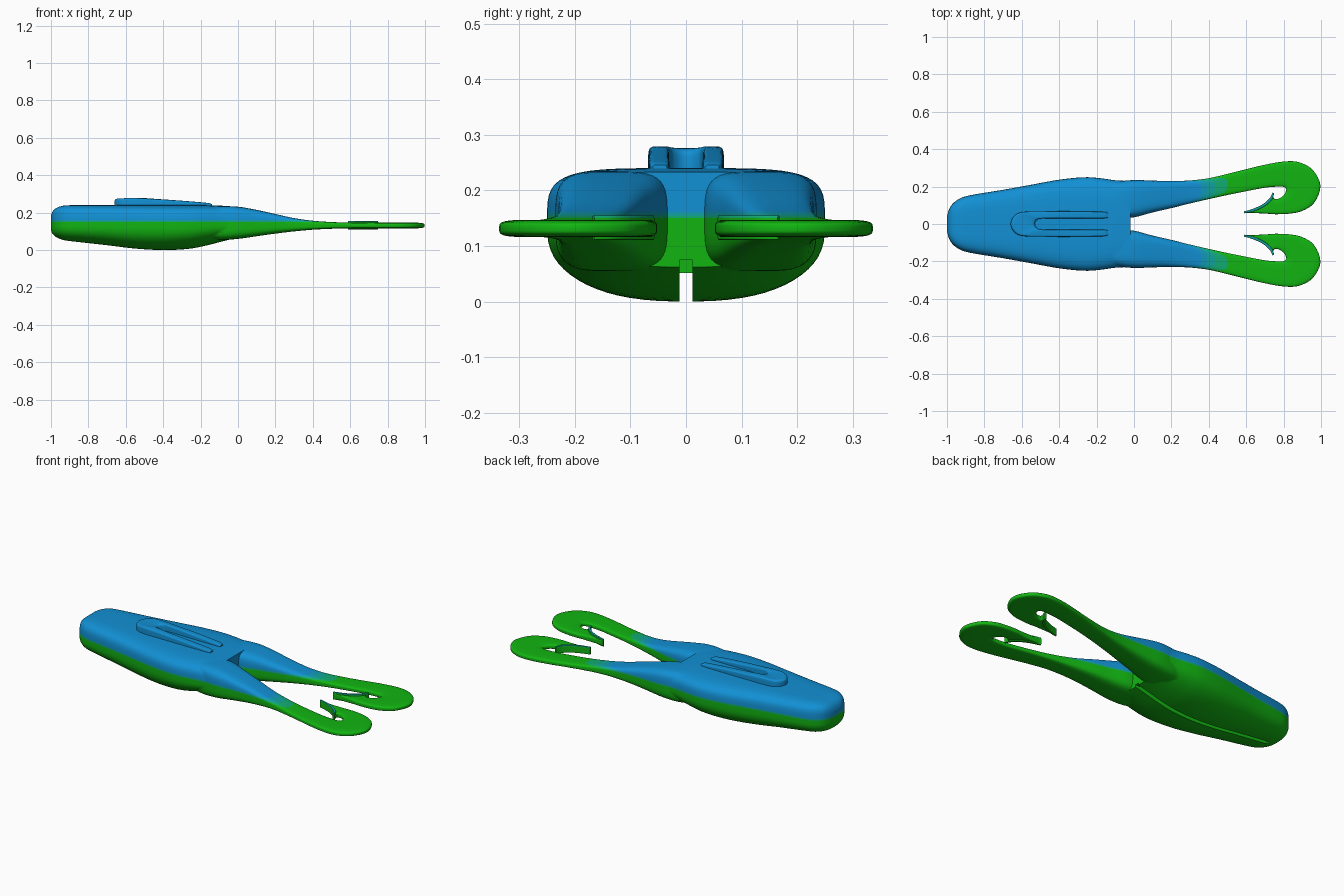
import bpy, bmesh, math
from mathutils import Vector

if "Cube" in bpy.data.objects:
    bpy.data.objects.remove(bpy.data.objects["Cube"])

# Colours: belly green blending to back blue in thin height bands
GREEN, BLUE = (0.006, 0.46, 0.006), (0.006, 0.28, 0.66)
BANDS = [0.150, 0.154, 0.158, 0.162]
NAMES = ["belly green", "green teal", "mid teal", "blue teal", "back blue"]
MATS = []
for i, name in enumerate(NAMES):
    m = bpy.data.materials.new(name)
    t = i / 4
    m.diffuse_color = [a + (b - a) * t for a, b in zip(GREEN, BLUE)] + [1]
    m.use_nodes = True
    m.node_tree.nodes["Principled BSDF"].inputs["Base Color"].default_value = m.diffuse_color
    MATS.append(m)


def resample(rows, k):
    """Smooth interpolation through the station rows."""
    out = []
    for i in range(len(rows) - 1):
        p0, p1 = rows[max(i - 1, 0)], rows[i]
        p2, p3 = rows[i + 1], rows[min(i + 2, len(rows) - 1)]
        for j in range(k):
            t = j / k
            out.append([0.5 * (2 * b + (c - a) * t + (2 * a - 5 * b + 4 * c - d) * t * t
                               + (3 * b - a - 3 * c + d) * t ** 3)
                        for a, b, c, d in zip(p0, p1, p2, p3)])
    return out + [list(rows[-1])]


def loft(name, rows, k=4, n_top=4, n_bot=4, n=40, zmid=None, flip=1):
    """Rows: outer x, outer y, inner x, inner y, top z, bottom z."""
    bm = bmesh.new()
    rings = []
    for ox, oy, ix, iy, zt, zb in resample(rows, k):
        zm = (zt + zb) / 2 if zmid is None else zmid
        ring = []
        for s in range(n):
            a = 2 * math.pi * (s + 0.5) / n
            c, sn = math.cos(a), math.sin(a)
            e = n_top if sn > 0 else n_bot
            u = 0.5 + 0.5 * math.copysign(abs(c) ** (2 / e), c)
            h = abs(sn) ** (2 / e) * (zt - zm if sn > 0 else zb - zm)
            ring.append(bm.verts.new((ix + (ox - ix) * u, flip * (iy + (oy - iy) * u), zm + h)))
        rings.append(ring)
    for r0, r1 in zip(rings, rings[1:]):
        for s in range(n):
            bm.faces.new((r0[s], r0[(s + 1) % n], r1[(s + 1) % n], r1[s]))
    bm.faces.new(rings[0])
    bm.faces.new(rings[-1])
    bmesh.ops.recalc_face_normals(bm, faces=bm.faces)
    me = bpy.data.meshes.new(name)
    bm.to_mesh(me)
    bm.free()
    ob = bpy.data.objects.new(name, me)
    bpy.context.collection.objects.link(ob)
    return ob


def activate(ob):
    bpy.ops.object.select_all(action='DESELECT')
    ob.select_set(True)
    bpy.context.view_layer.objects.active = ob


def combine(ob, other, op):
    activate(ob)
    mod = ob.modifiers.new("join", 'BOOLEAN')
    mod.operation, mod.solver, mod.object = op, 'EXACT', other
    bpy.ops.object.modifier_apply(modifier=mod.name)
    bpy.data.objects.remove(other, do_unlink=True)


def paint(ob):
    """Cut along the band heights and colour faces by height."""
    bm = bmesh.new()
    bm.from_mesh(ob.data)
    for z in BANDS:
        bmesh.ops.bisect_plane(bm, geom=bm.verts[:] + bm.edges[:] + bm.faces[:], dist=1e-6,
                               plane_co=(0, 0, z), plane_no=(0, 0, 1))
    ob.data.materials.clear()
    for m in MATS:
        ob.data.materials.append(m)
    for f in bm.faces:
        z = f.calc_center_median().z
        f.material_index = sum(z > b for b in BANDS)
    bm.to_mesh(ob.data)
    bm.free()
    activate(ob)
    bpy.ops.object.shade_smooth_by_angle(angle=math.radians(35))


# Body: x, half width, top, bottom
body_st = [(-1, .04, .185, .105), (-.99, .075, .208, .085), (-.97, .108, .226, .068),
           (-.93, .137, .238, .053), (-.87, .155, .24, .045), (-.7, .183, .24, .026),
           (-.55, .21, .24, .008), (-.4, .237, .24, 0), (-.27, .25, .24, .006),
           (-.18, .245, .24, .022), (-.1, .234, .238, .042), (-.02, .23, .233, .062)]
body = loft("body", [(x, w, x, -w, t, b) for x, w, t, b in body_st],
            n_top=4.5, n_bot=2.5, n=64, zmid=.135)

# Legs ending in hooks: outer edge, inner edge, top, bottom
leg_st = [(-.22, .2, -.22, .03, .225, .07), (-.1, .225, -.1, .03, .234, .055),
          (0, .235, 0, .036, .232, .06), (.1, .232, .1, .062, .215, .074),
          (.2, .23, .2, .085, .193, .088), (.3, .233, .3, .11, .171, .1),
          (.4, .245, .4, .133, .157, .109), (.5, .268, .5, .155, .15, .114),
          (.6, .293, .6, .175, .147, .116), (.7, .317, .7, .194, .147, .116),
          (.8, .334, .775, .2, .147, .116), (.88, .331, .8, .198, .147, .116),
          (.955, .29, .811, .19, .147, .116), (.997, .205, .814, .182, .147, .116),
          (.965, .115, .81, .17, .147, .116), (.9, .07, .8, .153, .147, .116),
          (.83, .055, .775, .136, .147, .116), (.765, .052, .75, .135, .147, .116),
          (.74, .053, .738, .148, .147, .116), (.7, .056, .7, .103, .147, .116),
          (.65, .058, .65, .08, .147, .116), (.59, .059, .59, .068, .147, .116)]
# Barbs: thin curved plates along the hook points
barb_st = [(.588, .067, .588, .057, .155, .111), (.64, .083, .645, .07, .155, .111),
           (.69, .107, .698, .095, .155, .111), (.725, .138, .736, .128, .155, .111),
           (.742, .168, .75, .165, .155, .111)]
for side, label in ((1, "back"), (-1, "front")):
    combine(body, loft("leg", leg_st, flip=side), 'UNION')
    paint(loft(label + "_barb", barb_st, n_top=8, n_bot=8, n=24, flip=side))

# Raised loop on the back: outer and inner edges of one arm, then the bend
arm = [(-.14, .06, -.14, .034, .246), (-.17, .066, -.17, .03, .253),
       (-.3, .068, -.3, .03, .264), (-.45, .068, -.42, .03, .273),
       (-.58, .066, -.5, .028, .279), (-.635, .048, -.522, .018, .277)]
rows = [r + (.2,) for r in arm] + [(-.66, 0, -.53, 0, .276, .2)]
rows += [(a, -b, c, -d, e, .2) for a, b, c, d, e in reversed(arm)]
combine(body, loft("back_loop", rows, n_top=7, n_bot=7, n=32), 'UNION')

# Belly slot
bpy.ops.mesh.primitive_cube_add(size=1, location=(-.45, 0, -.0125))
slot = bpy.context.object
slot.scale = (.94, .024, .175)
bpy.ops.object.transform_apply(scale=True)
combine(body, slot, 'DIFFERENCE')
paint(body)
